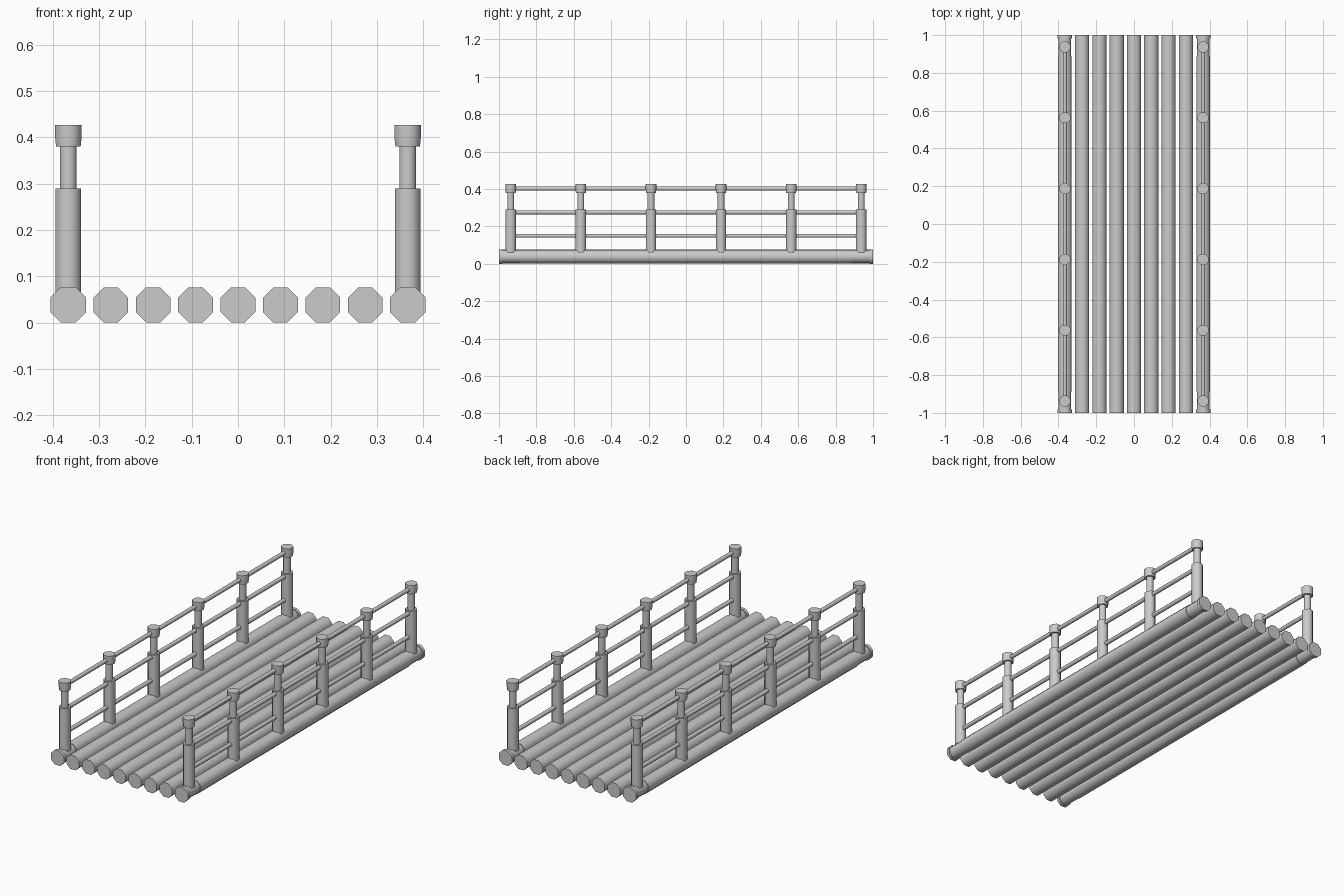
import bpy, bmesh, math
from mathutils import Matrix, Vector

if "Cube" in bpy.data.objects:
    bpy.data.objects.remove(bpy.data.objects["Cube"])

SIDES = 8
FLAT = math.cos(math.pi / SIDES)      # flat-to-flat versus corner radius


def turned(name, loc, stations, along_y=False):
    """Octagonal turned part: stations are (position on axis, half width)."""
    bm = bmesh.new()
    rings = []
    for h, w in stations:
        ring = []
        for k in range(SIDES):
            a = 2 * math.pi * (k + 0.5) / SIDES
            ring.append(bm.verts.new((w / FLAT * math.cos(a), w / FLAT * math.sin(a), h)))
        rings.append(ring)
    for a, b in zip(rings, rings[1:]):
        for k in range(SIDES):
            n = (k + 1) % SIDES
            bm.faces.new((a[k], a[n], b[n], b[k]))
    bm.faces.new(rings[0][::-1])
    bm.faces.new(rings[-1])
    if along_y:
        bm.transform(Matrix.Rotation(-math.pi / 2, 4, 'X'))
    bmesh.ops.recalc_face_normals(bm, faces=bm.faces)
    me = bpy.data.meshes.new(name)
    bm.to_mesh(me)
    bm.free()
    ob = bpy.data.objects.new(name, me)
    ob.location = Vector(loc)
    bpy.context.collection.objects.link(ob)
    bpy.ops.object.select_all(action='DESELECT')
    ob.select_set(True)
    bpy.context.view_layer.objects.active = ob
    bpy.ops.object.shade_smooth_by_angle(angle=math.radians(50))
    return ob


SIDE_X, LOG_Z, LOG_R = 0.366, 0.0385, 0.0375

# deck logs
for i in range(-3, 4):
    turned("deck_log", (i * SIDE_X / 4, 0, LOG_Z), [(-1, LOG_R), (1, LOG_R)], True)

for s in (-1, 1):
    x = s * SIDE_X
    # edge log: full middle, slimmer neck, flanged ends
    half = [(0.89, 0.036), (0.89, 0.033), (0.983, 0.033), (0.983, 0.0385), (1.0, 0.0385)]
    turned("edge_log", (x, 0, LOG_Z),
           [(-h, w) for h, w in reversed(half)] + half, True)
    # posts: thick base, thin neck, tapered cap
    for j in range(6):
        y = -0.937 + j * 0.3748
        turned("post", (x, y, 0),
               [(0.06, 0.0275), (0.29, 0.0275), (0.29, 0.018), (0.39, 0.018)])
        turned("post_cap", (x, y, 0), [(0.38, 0.0265), (0.40, 0.0285), (0.427, 0.0285)])
    # rails
    for z in (0.15, 0.275, 0.402):
        turned("rail", (x, 0, z), [(-0.937, 0.0105), (0.937, 0.0105)], True)
